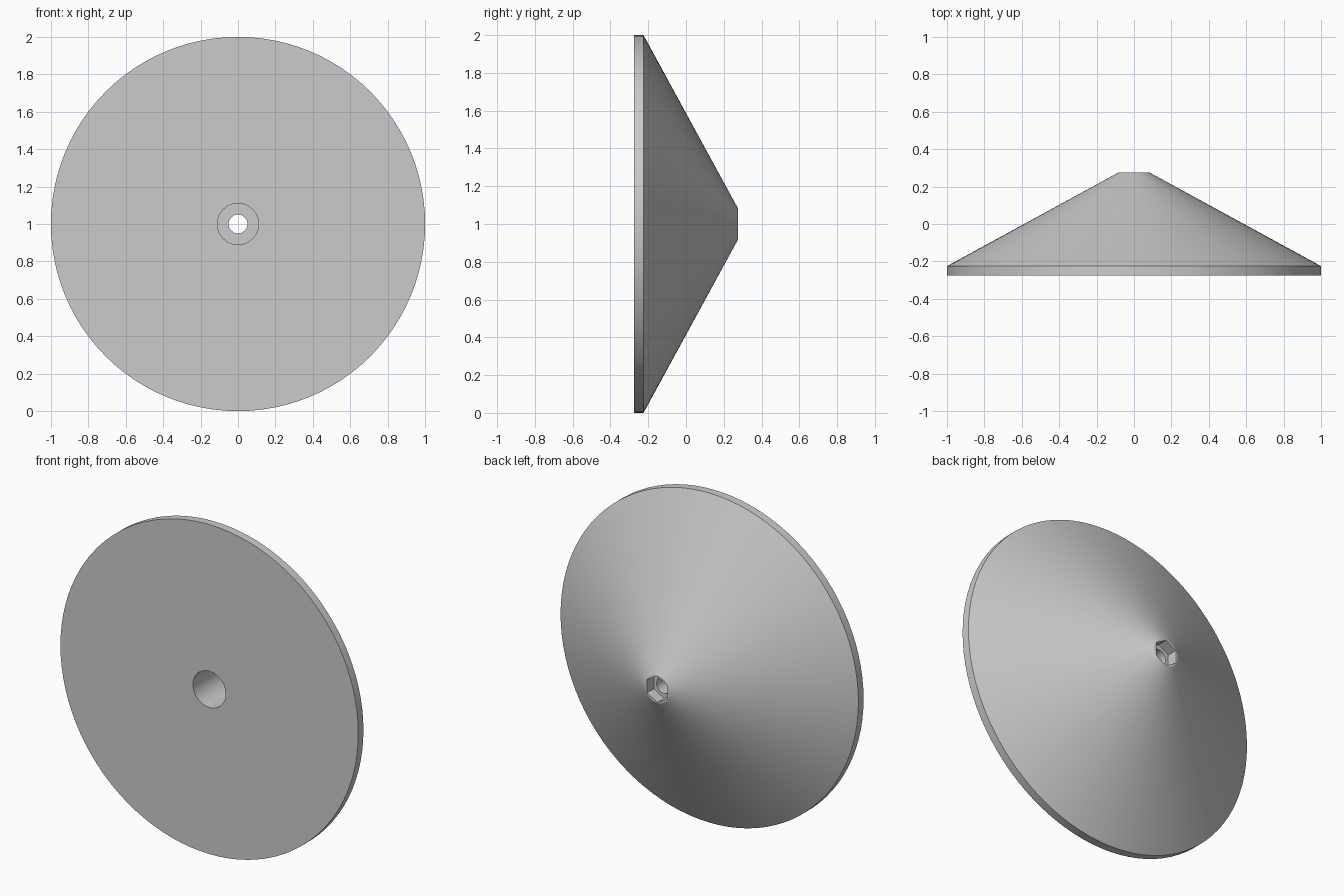
import bpy, bmesh
from math import pi, sin, cos

cube = bpy.data.objects.get("Cube")
if cube:
    bpy.data.objects.remove(cube, do_unlink=True)

# Single light grey material
grey = bpy.data.materials.new("light_grey")
grey.use_nodes = True
colour = (0.6, 0.6, 0.6, 1)
grey.diffuse_color = colour
grey.node_tree.nodes["Principled BSDF"].inputs["Base Color"].default_value = colour

SEGMENTS = 96  # multiple of six, so hexagon corners are exact


def ring(bm, y, radius, hexagonal=False):
    """Closed ring of vertices around the y axis, round or hexagonal."""
    verts = []
    for i in range(SEGMENTS):
        a = 2 * pi * i / SEGMENTS
        r = radius
        if hexagonal:
            r *= cos(pi / 6) / cos(a % (pi / 3) - pi / 6)
        verts.append(bm.verts.new((r * sin(a), y, 1 + r * cos(a))))
    return verts


FRONT, SHOULDER, TIP = -0.275, -0.225, 0.275
POCKET_FLOOR, BORE_FLOOR = 0.21, 0.12
RIM, NOSE, HEX, HOLE, BORE = 1.0, 0.083, 0.08, 0.05, 0.11

# Cross-section from the rim over the cone, then back through the centre
profile = [
    (FRONT, RIM), (SHOULDER, RIM), (TIP, NOSE),        # outer shell
    (TIP, HEX, True), (POCKET_FLOOR, HEX, True),       # hexagonal nut pocket
    (POCKET_FLOOR, HOLE), (BORE_FLOOR, HOLE),          # through hole
    (BORE_FLOOR, BORE), (FRONT, BORE),                 # wide front bore
]

bm = bmesh.new()
rings = [ring(bm, *p) for p in profile]
for k, lower in enumerate(rings):
    upper = rings[(k + 1) % len(rings)]
    for i in range(SEGMENTS):
        j = (i + 1) % SEGMENTS
        bm.faces.new((lower[i], lower[j], upper[j], upper[i]))
bmesh.ops.recalc_face_normals(bm, faces=bm.faces)

mesh = bpy.data.meshes.new("cone_disc")
bm.to_mesh(mesh)
bm.free()
mesh.materials.append(grey)
cone = bpy.data.objects.new("cone_disc", mesh)
bpy.context.collection.objects.link(cone)

# Smooth round walls, crisp rims and hexagon corners
bpy.ops.object.select_all(action='DESELECT')
cone.select_set(True)
bpy.context.view_layer.objects.active = cone
bpy.ops.object.shade_smooth_by_angle(angle=pi / 7)
